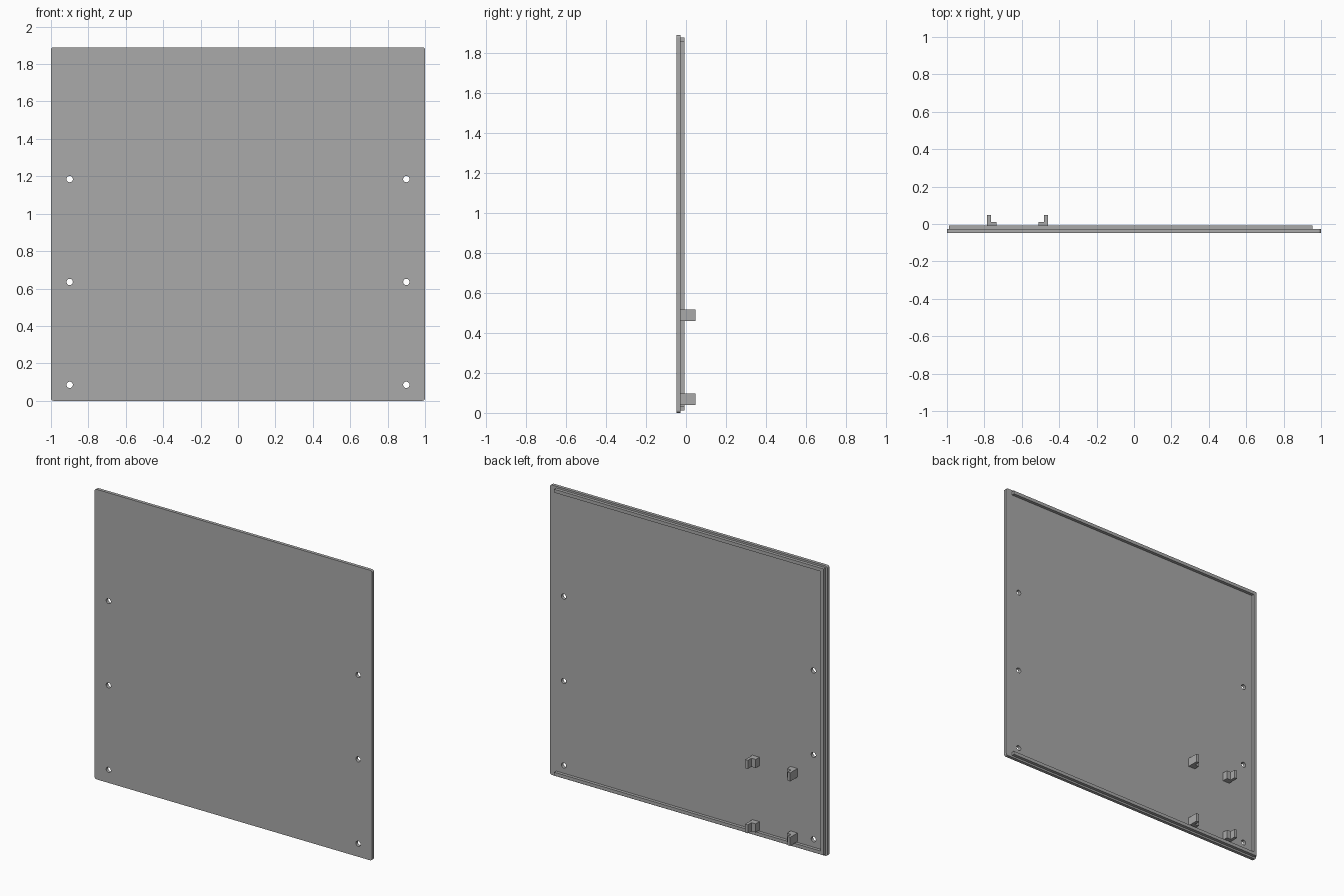
import bpy
import bmesh
import math
from mathutils import Matrix

cube = bpy.data.objects.get("Cube")
if cube:
    bpy.data.objects.remove(cube, do_unlink=True)

W, H = 1.0, 1.89                  # half width, height
FRONT, BACK = -0.048, -0.027      # panel faces
RIM_TOP = -0.007

grey = bpy.data.materials.new("plain grey")
grey.use_nodes = True
grey.diffuse_color = (0.4, 0.4, 0.4, 1)
grey.node_tree.nodes["Principled BSDF"].inputs["Base Color"].default_value = (0.4, 0.4, 0.4, 1)


def finish(name, bm):
    bmesh.ops.recalc_face_normals(bm, faces=bm.faces)
    mesh = bpy.data.meshes.new(name)
    bm.to_mesh(mesh)
    bm.free()
    mesh.materials.append(grey)
    obj = bpy.data.objects.new(name, mesh)
    bpy.context.collection.objects.link(obj)
    return obj


def extrude(name, points, direction):
    """Solid made by pushing a flat outline along a direction."""
    bm = bmesh.new()
    face = bm.faces.new([bm.verts.new(p) for p in points])
    ext = bmesh.ops.extrude_face_region(bm, geom=[face])["geom"]
    moved = [g for g in ext if isinstance(g, bmesh.types.BMVert)]
    bmesh.ops.translate(bm, verts=moved, vec=direction)
    return finish(name, bm)


# Panel with rounded corners
r = 0.014
outline = []
for i, (cx, cz) in enumerate([(W - r, H - r), (r - W, H - r), (r - W, r), (W - r, r)]):
    for k in range(7):
        a = math.pi / 2 * (i + k / 6)
        outline.append((cx + r * math.cos(a), FRONT, cz + r * math.sin(a)))
panel = extrude("panel", outline, (0, BACK - FRONT, 0))

# Screw holes, three on each side
bm = bmesh.new()
for x in (-0.9, 0.9):
    for z in (0.085, 0.635, 1.185):
        bmesh.ops.create_cone(
            bm, cap_ends=True, segments=24, radius1=0.017, radius2=0.017, depth=0.2,
            matrix=Matrix.Translation((x, 0, z)) @ Matrix.Rotation(math.pi / 2, 4, 'X'))
cutter = finish("hole_cutter", bm)
cutter.hide_render = True
cut = panel.modifiers.new("holes", 'BOOLEAN')
cut.object = cutter
cut.operation = 'DIFFERENCE'
cut.solver = 'EXACT'
bpy.context.view_layer.objects.active = panel
bpy.ops.object.modifier_apply(modifier=cut.name)
bpy.data.objects.remove(cutter, do_unlink=True)

# Raised rim along top, right side and bottom of the back
e, w, end = 0.012, 0.022, 0.955
rim = [(end, e), (e - W, e), (e - W, H - e), (end, H - e),
       (end, H - e - w), (e - W + w, H - e - w), (e - W + w, e + w), (end, e + w)]
extrude("back_rim", [(x, BACK, z) for x, z in rim], (0, RIM_TOP - BACK, 0))

# Angle brackets: two facing pairs
foot, leg, rise, reach = 0.05, 0.02, 0.011, 0.048
for level, z in (("lower", 0.04), ("upper", 0.46)):
    for side, x, s in (("right", -0.785, 1), ("left", -0.46, -1)):
        prof = [(0, BACK), (foot, BACK), (foot, rise), (leg, rise), (leg, reach), (0, reach)]
        extrude(f"{level}_{side}_bracket", [(x + s * u, y, z) for u, y in prof], (0, 0, 0.056))
